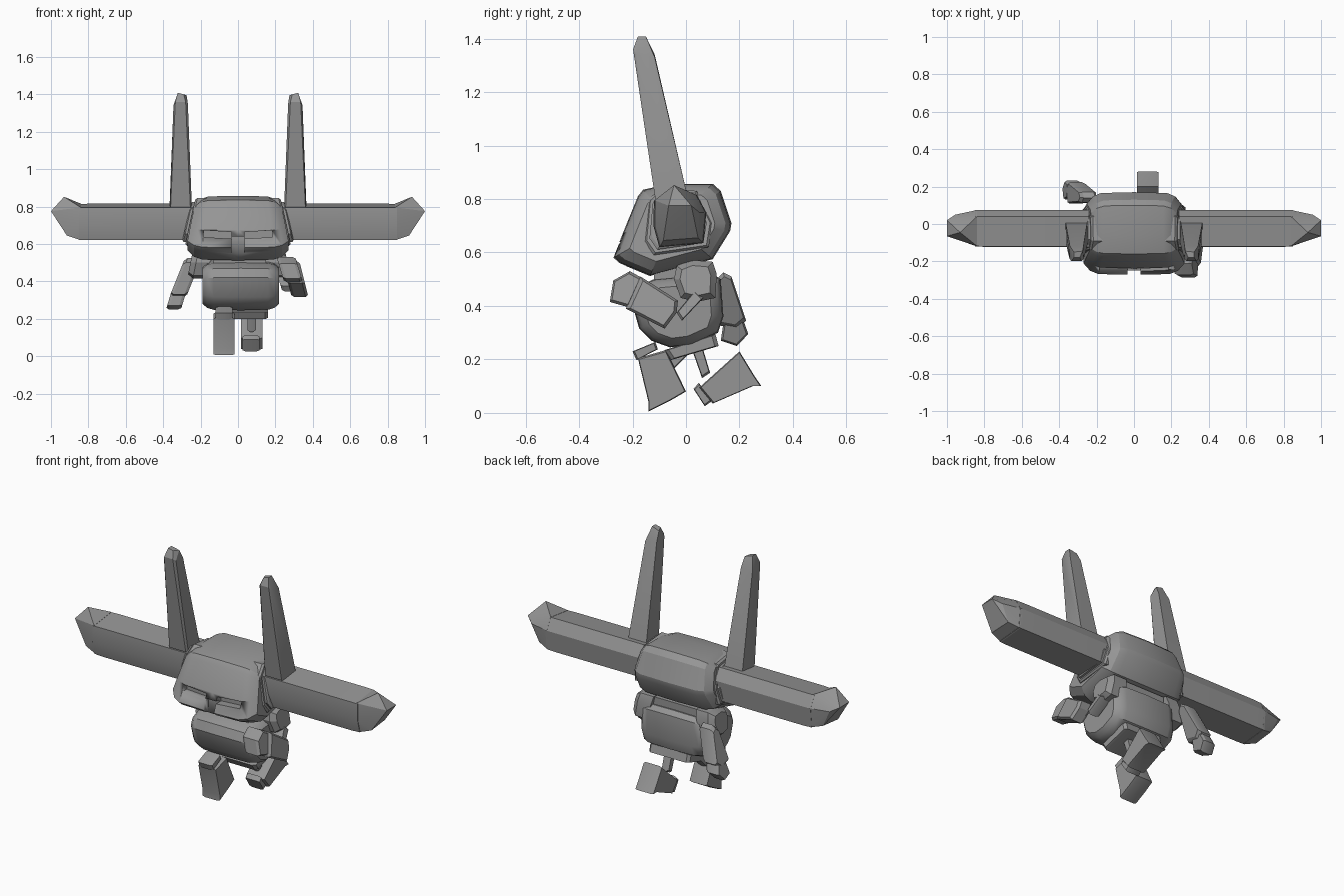
import bpy, bmesh, math
from mathutils import Vector

if "Cube" in bpy.data.objects:
    bpy.data.objects.remove(bpy.data.objects["Cube"])

grey = bpy.data.materials.new("plain grey")
grey.diffuse_color = (0.3, 0.3, 0.3, 1)
grey.use_nodes = True
grey.node_tree.nodes["Principled BSDF"].inputs["Base Color"].default_value = grey.diffuse_color


def finish(name, bm, angle=25):
    bmesh.ops.recalc_face_normals(bm, faces=bm.faces[:])
    me = bpy.data.meshes.new(name)
    bm.to_mesh(me)
    bm.free()
    me.materials.append(grey)
    ob = bpy.data.objects.new(name, me)
    bpy.context.collection.objects.link(ob)
    bpy.ops.object.select_all(action='DESELECT')
    ob.select_set(True)
    bpy.context.view_layer.objects.active = ob
    bpy.ops.object.shade_smooth_by_angle(angle=math.radians(angle))
    return ob


def prism(name, poly, sections, shear=0.0, angle=25):
    """Side outline (y, z) swept along x; sections are (x, scale)."""
    bm = bmesh.new()
    n = len(poly)
    cy = sum(p[0] for p in poly) / n
    cz = sum(p[1] for p in poly) / n
    rings = []
    for x, k in sections:
        rings.append([bm.verts.new((x + shear * (z - cz) * k, cy + (y - cy) * k, cz + (z - cz) * k))
                      for y, z in poly])
    for a, b in zip(rings, rings[1:]):
        for i in range(n):
            j = (i + 1) % n
            bm.faces.new((a[i], a[j], b[j], b[i]))
    bm.faces.new(rings[0])
    bm.faces.new(rings[-1])
    return finish(name, bm, angle)


def block(name, poly, x0, x1, shear=0.0, edge=0.85, c=0.015):
    """Prism with softly chamfered sides."""
    return prism(name, poly, [(x0, edge), (x0 + c, 1), (x1 - c, 1), (x1, edge)], shear)


def hull(name, pts):
    bm = bmesh.new()
    vs = [bm.verts.new(p) for p in pts]
    res = bmesh.ops.convex_hull(bm, input=vs)
    bmesh.ops.delete(bm, geom=list({v for v in res["geom_interior"] if isinstance(v, bmesh.types.BMVert)}),
                     context='VERTS')
    bmesh.ops.dissolve_limit(bm, angle_limit=0.03, verts=bm.verts[:], edges=bm.edges[:])
    return finish(name, bm)


def box_pts(x0, x1, y0, y1, z0, z1):
    return [(x, y, z) for x in (x0, x1) for y in (y0, y1) for z in (z0, z1)]


# Head: faceted helmet, narrower towards the top
head_side = [(-.18, .81), (-.235, .675), (-.272, .58), (-.25, .56), (-.135, .512), (.10, .575),
             (.165, .68), (.17, .71), (.13, .83), (.10, .857), (-.06, .857), (-.16, .835)]
head = prism("head", head_side, [(-.27, .72), (-.235, .9), (-.19, .98), (0, 1),
                                 (.19, .98), (.235, .9), (.27, .72)])
for v in head.data.vertices:
    v.co.x *= 1 - max(0, v.co.z - .62) * .75

# Eye slits and the slot between the cheeks
cutters = [hull("slot_cutter", box_pts(-.035, .035, -.35, -.222, .45, .64))]
for s in (-1, 1):
    cutters.append(hull("eye_cutter", [
        (s * x, y, z + (x - .11) * .06) for x, y, z in box_pts(.035, .185, -.35, -.205, .632, .668)]))
for c in cutters:
    m = head.modifiers.new("cut", 'BOOLEAN')
    m.operation = 'DIFFERENCE'
    m.solver = 'EXACT'
    m.object = c
    bpy.context.view_layer.objects.active = head
    bpy.ops.object.modifier_apply(modifier="cut")
    bpy.data.objects.remove(c)

ear = [(-.155, .64), (-.12, .59), (.085, .62), (.10, .71), (.04, .83), (-.09, .845), (-.14, .80)]
wing = [(-.12, .795), (-.122, .70), (-.10, .62), (.065, .635), (.076, .75), (.04, .815)]
for s, side in ((-1, "left"), (1, "right")):
    # Ear plates in two steps
    prism(side + "_ear_plate", ear, [(s * .19, 1), (s * .245, 1), (s * .255, .93)], -s * .22)
    prism(side + "_ear_cap", ear, [(s * .24, .84), (s * .268, .84), (s * .275, .76)], -s * .22)
    # Straight side wing with a faceted, horned tip
    prism(side + "_wing", wing, [(s * .24, 1), (s * .80, 1), (s * .85, .98)])
    tip = [(.84, y * .98, z) for y, z in wing]
    tip += [(.93, -.045, .852), (.945, -.03, .83), (1.0, -.065, .775), (1.0, .02, .775),
            (.915, -.085, .645), (.91, .045, .655), (.955, .05, .75)]
    hull(side + "_wing_tip", [(s * x, y, z) for x, y, z in tip])
    # Tall tapering fin
    fin = [(x, y, z) for x, y, z in (
        (.246, -.10, .78), (.365, -.10, .78), (.255, -.115, .80), (.36, -.115, .80),
        (.25, .008, .80), (.366, .008, .80), (.25, -.03, .77), (.366, -.03, .77),
        (.268, -.185, 1.35), (.345, -.185, 1.34), (.28, -.198, 1.36), (.335, -.198, 1.36),
        (.27, -.117, 1.34), (.343, -.117, 1.33), (.275, -.145, 1.395),
        (.29, -.18, 1.40), (.322, -.18, 1.408), (.322, -.15, 1.408))]
    hull(side + "_fin", [(s * x, y, z) for x, y, z in fin])

# Torso and neck
torso_side = [(-.12, .50), (-.185, .47), (-.205, .42), (-.175, .315), (-.13, .27), (-.06, .245),
              (.02, .255), (.12, .30), (.14, .36), (.13, .50), (.10, .52)]
prism("torso", torso_side, [(-.19, .74), (-.165, .9), (-.13, .98), (.015, 1),
                            (.16, .98), (.195, .9), (.22, .74)], angle=35)
hull("neck", box_pts(-.13, .15, -.12, .09, .47, .56))

# Pelvis
block("pelvis", [(-.08, .235), (.11, .295), (.122, .25), (-.055, .198)], -.10, .16)

# Shoulders
shoulder = [(-.045, .50), (-.035, .55), (.02, .572), (.10, .565), (.115, .52), (.11, .43),
            (.04, .415), (-.02, .43)]
for s, side, off in ((-1, "left", .0), (1, "right", .01)):
    prism(side + "_shoulder", shoulder, [(s * .15, 1), (s * .225 + off, 1), (s * .255 + off, .72)], -s * .2)

# Right arm, bent forward
block("right_elbow", [(-.035, .375), (.035, .46), (.065, .43), (-.015, .345)], .22, .29, -.3)
block("right_forearm", [(-.225, .39), (-.17, .51), (-.03, .42), (-.035, .375), (-.08, .315)],
      .265, .355, -.25)
block("right_hand", [(-.285, .415), (-.272, .495), (-.21, .53), (-.165, .505), (-.215, .395)],
      .225, .325, -.3)

# Left arm, swung back
block("left_forearm", [(.115, .50), (.14, .525), (.17, .51), (.225, .345), (.19, .315), (.11, .33)],
      -.325, -.235, .4)
block("left_hand", [(.13, .27), (.14, .335), (.215, .345), (.233, .295), (.19, .25)],
      -.37, -.29, .3)

# Front leg: thigh, knee pad, boot
block("front_thigh", [(-.08, .21), (-.03, .26), (.01, .22), (-.05, .16)], -.10, -.05)
block("front_knee_pad", [(-.20, .23), (-.115, .265), (-.105, .238), (-.185, .197)], -.12, -.03)
block("front_boot", [(-.18, .205), (-.075, .235), (.0, .08), (-.06, .045), (-.14, .005), (-.14, .04)],
      -.13, -.02, 0, .95)

# Rear leg: thigh, knee pad, boot kicked back
block("rear_thigh", [(.025, .23), (.06, .25), (.09, .15), (.06, .13)], .05, .095)
block("rear_knee_pad", [(.028, .09), (.048, .112), (.098, .045), (.07, .025)], .025, .115)
block("rear_boot", [(.05, .095), (.20, .23), (.255, .14), (.282, .10), (.25, .10), (.10, .035)],
      .015, .13, 0, .95)
